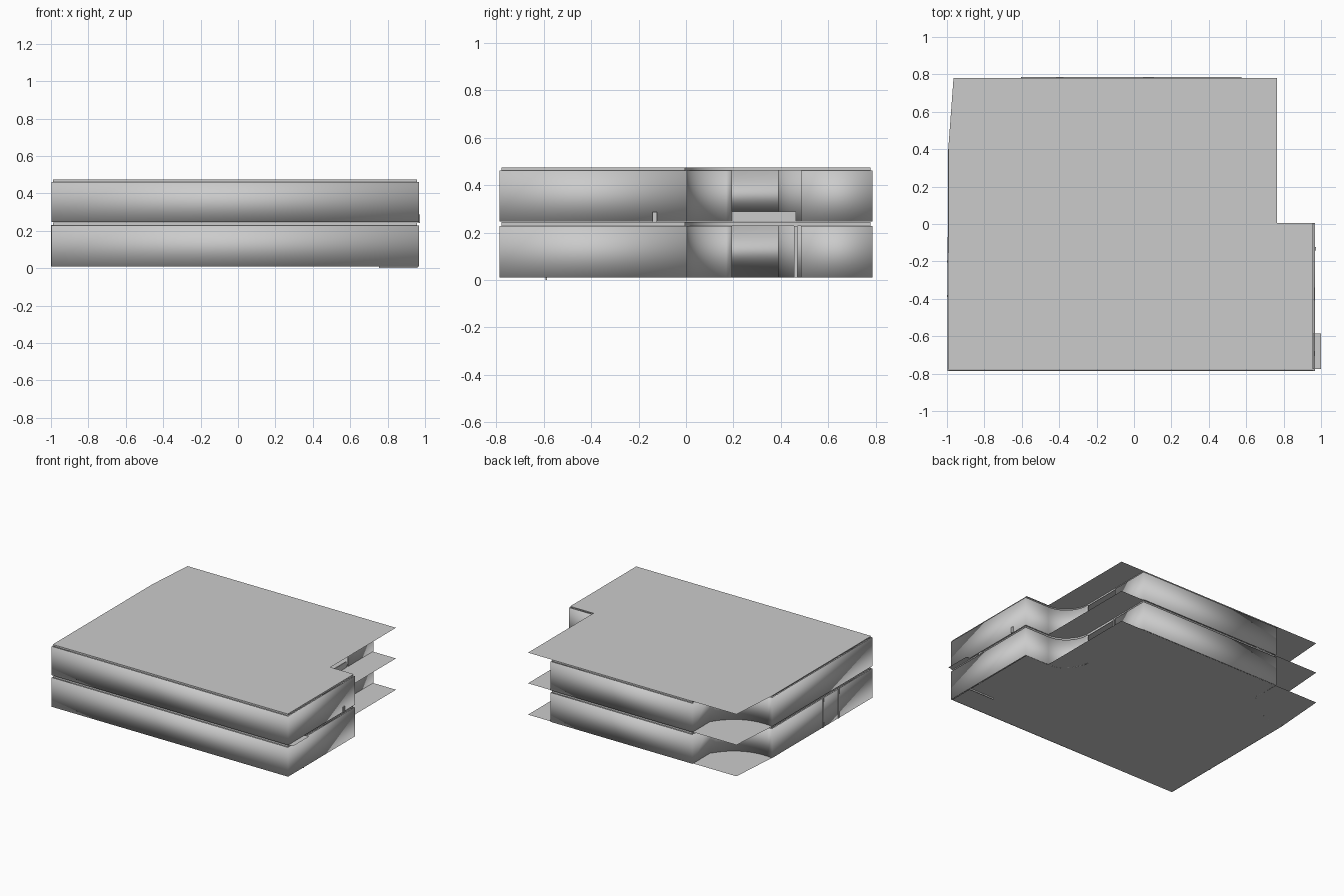
import bpy
import math
from mathutils import Vector

if "Cube" in bpy.data.objects:
    bpy.data.objects.remove(bpy.data.objects["Cube"])


def make(name, verts, faces, smooth=False):
    mesh = bpy.data.meshes.new(name)
    mesh.from_pydata(verts, [], faces)
    obj = bpy.data.objects.new(name, mesh)
    bpy.context.collection.objects.link(obj)
    if smooth:
        bpy.ops.object.select_all(action='DESELECT')
        obj.select_set(True)
        bpy.context.view_layer.objects.active = obj
        bpy.ops.object.shade_smooth_by_angle(angle=math.radians(30))
    return obj


def sheet(name, pts, z):
    return make(name, [(x, y, z) for x, y in pts], [list(range(len(pts)))])


def strip(name, pts, z0, z1, closed=False, thick=0.0):
    n = len(pts)
    verts = [(x, y, z) for z in (z0, z1) for x, y in pts]
    faces = [(i, (i + 1) % n, (i + 1) % n + n, i + n)
             for i in range(n if closed else n - 1)]
    obj = make(name, verts, faces, True)
    if thick:
        mod = obj.modifiers.new("thickness", 'SOLIDIFY')
        mod.thickness = thick
        mod.offset = -1
        mod.use_even_offset = True
    return obj


def box(name, x0, x1, y0, y1, z0, z1):
    verts = [(x, y, z) for x in (x0, x1) for y in (y0, y1) for z in (z0, z1)]
    return make(name, verts, [(0, 1, 3, 2), (4, 6, 7, 5), (0, 4, 5, 1),
                              (2, 3, 7, 6), (0, 2, 6, 4), (1, 5, 7, 3)])


def inset(pts, d):
    # mitred inward offset of a closed counter-clockwise outline
    out = []
    n = len(pts)
    for i in range(n):
        p = Vector(pts[i])
        a = (p - Vector(pts[i - 1])).normalized()
        b = (Vector(pts[(i + 1) % n]) - p).normalized()
        na, nb = Vector((-a.y, a.x)), Vector((-b.y, b.x))
        out.append(tuple(p + (na + nb) * d / (1 + na.dot(nb))))
    return out


# Concave balcony wall at the back left
p0, p1, p2 = Vector((-0.605, 0.58)), Vector((-0.741, 0.363)), Vector((-0.995, 0.40))
balcony = [tuple(p0 * (1 - t) ** 2 + p1 * 2 * t * (1 - t) + p2 * t * t)
           for t in [i / 12 for i in range(13)]]

# Concave quarter-round wall at the entrance on the right
entrance = [(0.765 + 0.19 * math.cos(a), 0.195 + 0.19 * math.sin(a))
            for a in [math.radians(-90 - 7.5 * i) for i in range(13)]]

# Wall outline, open between its ends at the entrance
walls = ([(0.575, 0.485), (0.575, 0.787), (-0.605, 0.787)] + balcony +
         [(-0.997, -0.787), (0.967, -0.787), (0.967, 0.005)] + entrance)

# Floor and roof outline
slab = [(0.765, 0.005), (0.765, 0.78), (-0.965, 0.78), (-0.993, 0.40),
        (-0.993, -0.778), (0.958, -0.778), (0.958, 0.005)]

for name, z in (("ground_floor", 0.01), ("upper_floor", 0.245), ("roof", 0.475)):
    sheet(name, slab, z)
for name, z0, z1 in (("lower_walls", 0.01, 0.228), ("upper_walls", 0.247, 0.462)):
    strip(name, walls, z0, z1, thick=0.006)

# Recessed bands above each storey
recess = inset(walls, 0.009)
for name, z0, z1 in (("lower_band", 0.228, 0.245), ("upper_band", 0.462, 0.475)):
    strip(name, recess, z0, z1, closed=True)

# Entrance parapet and door post
box("entrance_parapet", 0.567, 0.575, 0.19, 0.465, 0.247, 0.29)
box("door_post", 0.567, 0.575, 0.455, 0.47, 0.01, 0.228)

# Side door jambs on the left wall
for i, y in enumerate((-0.2, -0.385)):
    box(f"side_jamb_{i + 1}", -1.0, -0.99, y - 0.006, y + 0.006, 0.01, 0.232)

# Small ledge, wall fitting and threshold on the right
sheet("side_ledge", [(0.955, -0.775), (1.0, -0.775), (1.0, -0.585), (0.955, -0.585)], 0.243)
box("wall_fitting", 0.96, 0.974, -0.142, -0.122, 0.243, 0.287)
box("threshold", 0.755, 0.96, -0.592, -0.586, 0.0, 0.01)
